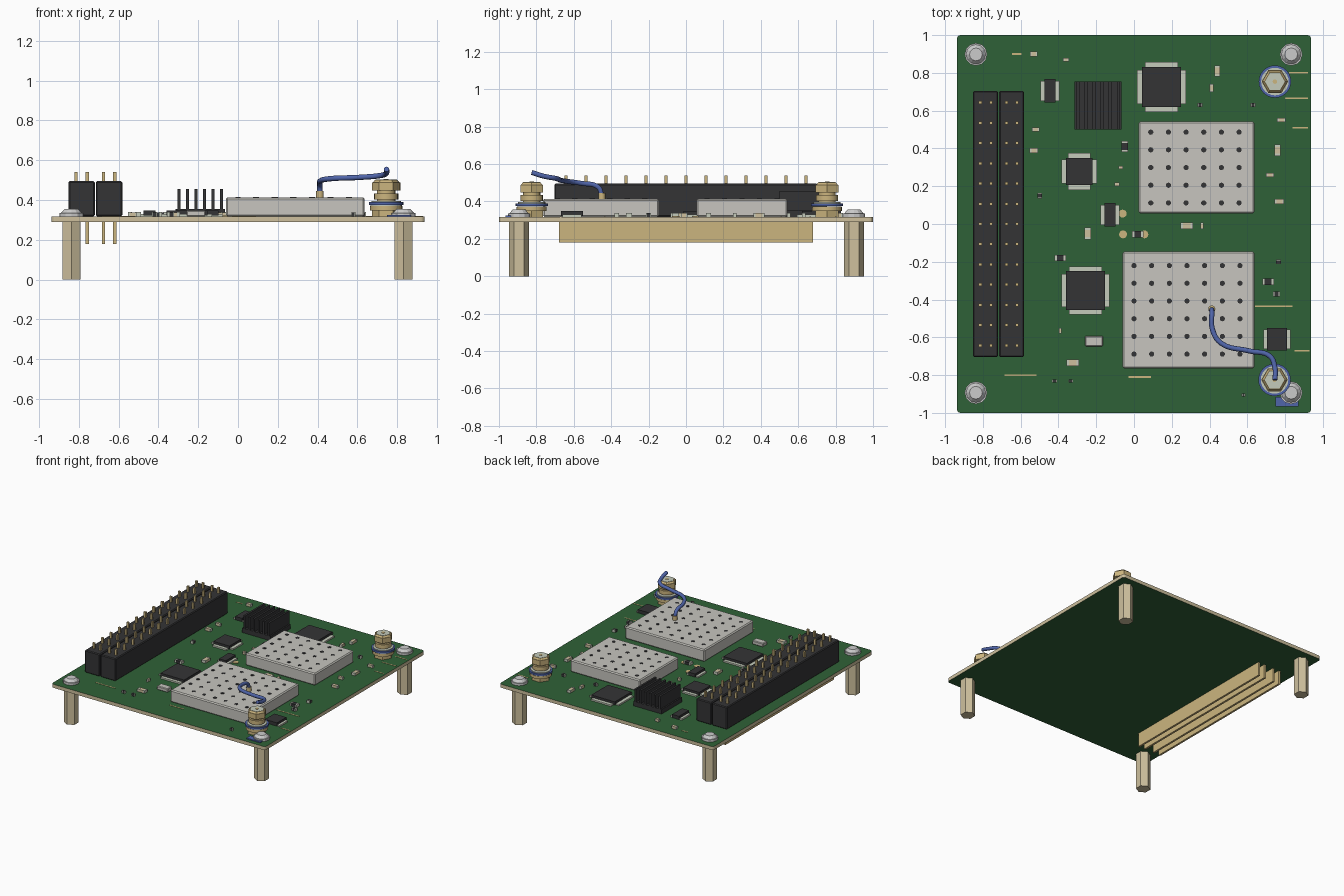
import bpy, bmesh, math
from mathutils import Matrix, Vector

cube = bpy.data.objects.get("Cube")
if cube:
    bpy.data.objects.remove(cube, do_unlink=True)


def material(name, r, g, b):
    m = bpy.data.materials.new(name)
    m.use_nodes = True
    m.diffuse_color = (r, g, b, 1)
    bsdf = next(n for n in m.node_tree.nodes if n.type == 'BSDF_PRINCIPLED')
    bsdf.inputs["Base Color"].default_value = (r, g, b, 1)
    return m


GREEN = material("board green", .028, .12, .038)
BLACK = material("black plastic", .034, .034, .036)
GREY = material("shield grey", .57, .56, .52)
SILVER = material("screw silver", .6, .6, .6)
LEAD = material("pale solder", .56, .6, .5)
TAN = material("pin gold", .6, .46, .21)
BRASS = material("pale brass", .62, .53, .34)
BLUE = material("cable blue", .08, .13, .4)
TOP = .318  # board surface height


def finish(name, bm, mats, bevel=0, smooth=False):
    me = bpy.data.meshes.new(name)
    bmesh.ops.recalc_face_normals(bm, faces=bm.faces)
    bm.to_mesh(me)
    bm.free()
    for m in mats:
        me.materials.append(m)
    ob = bpy.data.objects.new(name, me)
    bpy.context.collection.objects.link(ob)
    if bevel:
        mod = ob.modifiers.new("bevel", 'BEVEL')
        mod.width, mod.segments = bevel, 1
    if smooth:
        bpy.context.view_layer.objects.active = ob
        ob.select_set(True)
        bpy.ops.object.shade_smooth_by_angle(angle=math.radians(35))
        ob.select_set(False)
    return ob


def add_box(bm, x, y, z, w, d, h, slot=0):
    """Box centred on x, y with its bottom at z."""
    mat = Matrix.Translation((x, y, z + h / 2)) @ Matrix.Diagonal((w, d, h, 1))
    made = bmesh.ops.create_cube(bm, size=1, matrix=mat)
    for f in {f for v in made["verts"] for f in v.link_faces}:
        f.material_index = slot


def add_prism(bm, x, y, z, h, r, n, r2=None, turn=0, slot=0):
    mat = Matrix.Translation((x, y, z + h / 2)) @ Matrix.Rotation(turn, 4, 'Z')
    made = bmesh.ops.create_cone(bm, cap_ends=True, segments=n, radius1=r,
                                 radius2=r if r2 is None else r2, depth=h, matrix=mat)
    for f in {f for v in made["verts"] for f in v.link_faces}:
        f.material_index = slot


def box(name, mat, *dims, bevel=0):
    bm = bmesh.new()
    add_box(bm, *dims)
    return finish(name, bm, [mat], bevel)


# Board: green faces, bare edge, rounded corners
bm = bmesh.new()
add_box(bm, 0, 0, .29, 1.876, 2, TOP - .29)
uprights = [e for e in bm.edges if abs(e.verts[0].co.z - e.verts[1].co.z) > .01]
bmesh.ops.bevel(bm, geom=uprights, offset=.02, segments=3, affect='EDGES', profile=.5)
for f in bm.faces:
    f.normal_update()
    f.material_index = 0 if abs(f.normal.z) > .5 else 1
finish("board", bm, [GREEN, BRASS])

# Hex standoffs and pan head screws at the corners
for side, x in (("right", -.837), ("left", .832)):
    for end, y in (("front", -.893), ("back", .898)):
        bm = bmesh.new()
        add_prism(bm, x, y, 0, .29, .053, 6)
        finish(f"{end}_{side}_standoff", bm, [BRASS])
        bm = bmesh.new()
        add_prism(bm, x, y, TOP, .018, .06, 12)
        add_prism(bm, x, y, TOP + .018, .02, .052, 12, .034)
        finish(f"{end}_{side}_screw", bm, [SILVER])

# Two long pin headers with fins underneath
for name, x in (("outer", -.786), ("inner", -.648)):
    box(name + "_header", BLACK, x, 0, TOP, .132, 1.408, .177, bevel=.006)
    bm = bmesh.new()
    for dx in (-.028, .028):
        for i in range(13):
            add_box(bm, x + dx, (i - 6) * .107, .49, .016, .016, .05)
        add_box(bm, x + dx, 0, .18, .016, 1.36, .11)
    finish(name + "_header_pins", bm, [TAN])


# Perforated shield cans
def shield(name, x0, x1, y0, y1, cols, rows):
    x, y = (x0 + x1) / 2, (y0 + y1) / 2
    box(name, GREY, x, y, TOP, x1 - x0, y1 - y0, .096, bevel=.008)
    bm = bmesh.new()
    for i in range(cols):
        for j in range(rows):
            add_prism(bm, x + (i - (cols - 1) / 2) * .0935 - .008,
                      y + (j - (rows - 1) / 2) * .0937, TOP + .094, .004, .014, 10)
    finish(name + "_holes", bm, [BLACK])


shield("back_shield", .024, .637, .056, .542, 6, 5)
shield("front_shield", -.06, .637, -.764, -.145, 7, 6)

# Finned heat sink
bm = bmesh.new()
add_box(bm, -.19, .627, TOP, .249, .254, .036)
for i in range(6):
    add_box(bm, -.19 + (i - 2.5) * .0425, .627, TOP + .03, .015, .254, .107)
finish("heat_sink", bm, [BLACK])


# Chips: body, then lead strips on the sides (and on the ends if wanted)
def chip(name, x, y, w, d, reach, ends=True):
    bm = bmesh.new()
    add_box(bm, x, y, TOP, w + 2 * reach, d * .86, .012, 1)
    if ends:
        add_box(bm, x, y, TOP, w * .86, d + 2 * reach, .012, 1)
    add_box(bm, x, y, TOP + .004, w, d, .026)
    finish(name, bm, [BLACK, LEAD])


chip("back_chip", .146, .725, .205, .21, .027)
chip("middle_chip", -.29, .278, .14, .145, .025)
chip("front_chip", -.257, -.352, .205, .205, .025)
chip("side_chip", .757, -.61, .105, .118, .018, False)
chip("small_back_chip", -.445, .705, .06, .124, .02, False)
chip("small_middle_chip", -.127, .048, .06, .124, .02, False)

# Light capacitors with solder ends: x, y, width, depth
caps = [(-.53, .9, .04, .024), (-.36, .87, .03, .02), (-.52, .5, .04, .02),
        (-.53, .39, .045, .026), (.44, .81, .028, .06), (.41, .72, .02, .04),
        (.78, .55, .045, .02), (.76, .39, .03, .06), (.72, .26, .04, .02),
        (.77, .12, .05, .026), (.28, -.01, .065, .034), (.36, -.01, .018, .034),
        (-.245, -.05, .034, .065), (-.07, .3, .025, .016), (-.09, .21, .025, .02),
        (-.325, -.735, .065, .034), (-.39, -.565, .014, .03)]
# Dark resistors with solder ends
resistors = [(-.05, .41, .034, .06), (-.5, .15, .024, .03), (-.39, -.18, .06, .03),
             (.02, -.055, .06, .034), (.71, -.305, .06, .034), (.755, -.37, .036, .026),
             (.765, -.2, .026, .026), (.35, .63, .026, .02), (.63, .63, .026, .02),
             (-.42, -.83, .026, .016), (-.335, -.83, .026, .016), (.58, -.905, .02, .016)]
for name, parts, body in (("capacitors", caps, BRASS), ("resistors", resistors, BLACK)):
    bm = bmesh.new()
    for x, y, w, d in parts:
        along_x = w > d
        add_box(bm, x, y, TOP, w * (.6 if along_x else 1), d * (1 if along_x else .6), .02)
        for s in (-.4, .4):
            if along_x:
                add_box(bm, x + s * w, y, TOP, w * .2, d, .021, 1)
            else:
                add_box(bm, x, y + s * d, TOP, w, d * .2, .021, 1)
    finish(name, bm, [body, LEAD])
box("crystal", GREY, -.212, -.62, TOP, .095, .055, .03, bevel=.005)

# Gold test pads and thin printed marks
bm = bmesh.new()
for x, y in ((-.06, .055), (-.058, -.055), (.055, -.055)):
    add_prism(bm, x, y, TOP, .004, .021, 16)
for x, y, w in ((-.6, -.8, .17), (.86, .665, .12), (.87, .8, .1), (.74, -.435, .2),
                (.89, -.67, .08), (.03, -.81, .12), (-.62, .9, .05), (.88, .51, .08)):
    add_box(bm, x, y, TOP, w, .008, .002)
finish("pads_and_marks", bm, [TAN])


# Coaxial connectors: hex base, blue washer, waisted barrel, hex cap
def connector(name, x, y):
    bm = bmesh.new()
    point = math.pi / 6
    add_prism(bm, x, y, TOP, .03, .07, 6, turn=point)
    add_prism(bm, x, y, TOP + .03, .022, .08, 20)
    add_prism(bm, x, y, TOP + .052, .004, .078, 24, slot=1)
    add_prism(bm, x, y, .376, .014, .086, 24, slot=2)
    add_prism(bm, x, y, .39, .006, .073, 24, slot=1)
    add_prism(bm, x, y, .39, .1, .046, 20)
    add_prism(bm, x, y, .402, .032, .06, 20)
    add_prism(bm, x, y, .447, .042, .07, 6, turn=point)
    add_prism(bm, x, y, .489, .012, .066, 6, .055, point)
    add_prism(bm, x, y, .5, .003, .053, 6, turn=point, slot=1)
    add_prism(bm, x, y, .502, .004, .012, 12)
    finish(name, bm, [TAN, LEAD, BLUE], smooth=True)


connector("back_connector", .746, .754)
connector("front_connector", .744, -.825)

# Blue cable from the front shield to the front connector
path = [(.412, -.45, .43), (.412, -.468, .475), (.416, -.56, .497), (.46, -.63, .507),
        (.61, -.672, .514), (.72, -.7, .524), (.746, -.76, .535), (.747, -.825, .555)]
curve = bpy.data.curves.new("cable", 'CURVE')
curve.dimensions = '3D'
curve.bevel_depth, curve.bevel_resolution = .0135, 3
curve.resolution_u, curve.use_fill_caps = 6, True
spline = curve.splines.new('BEZIER')
spline.bezier_points.add(len(path) - 1)
for p, co in zip(spline.bezier_points, path):
    p.co = Vector(co)
    p.handle_left_type = p.handle_right_type = 'AUTO'
curve.materials.append(BLUE)
bpy.context.collection.objects.link(bpy.data.objects.new("cable", curve))
bm = bmesh.new()
add_prism(bm, .412, -.45, .41, .035, .019, 12)
finish("cable_ferrule", bm, [TAN], smooth=True)
box("cable_tab", BLUE, .81, -.94, TOP, .12, .05, .008)
